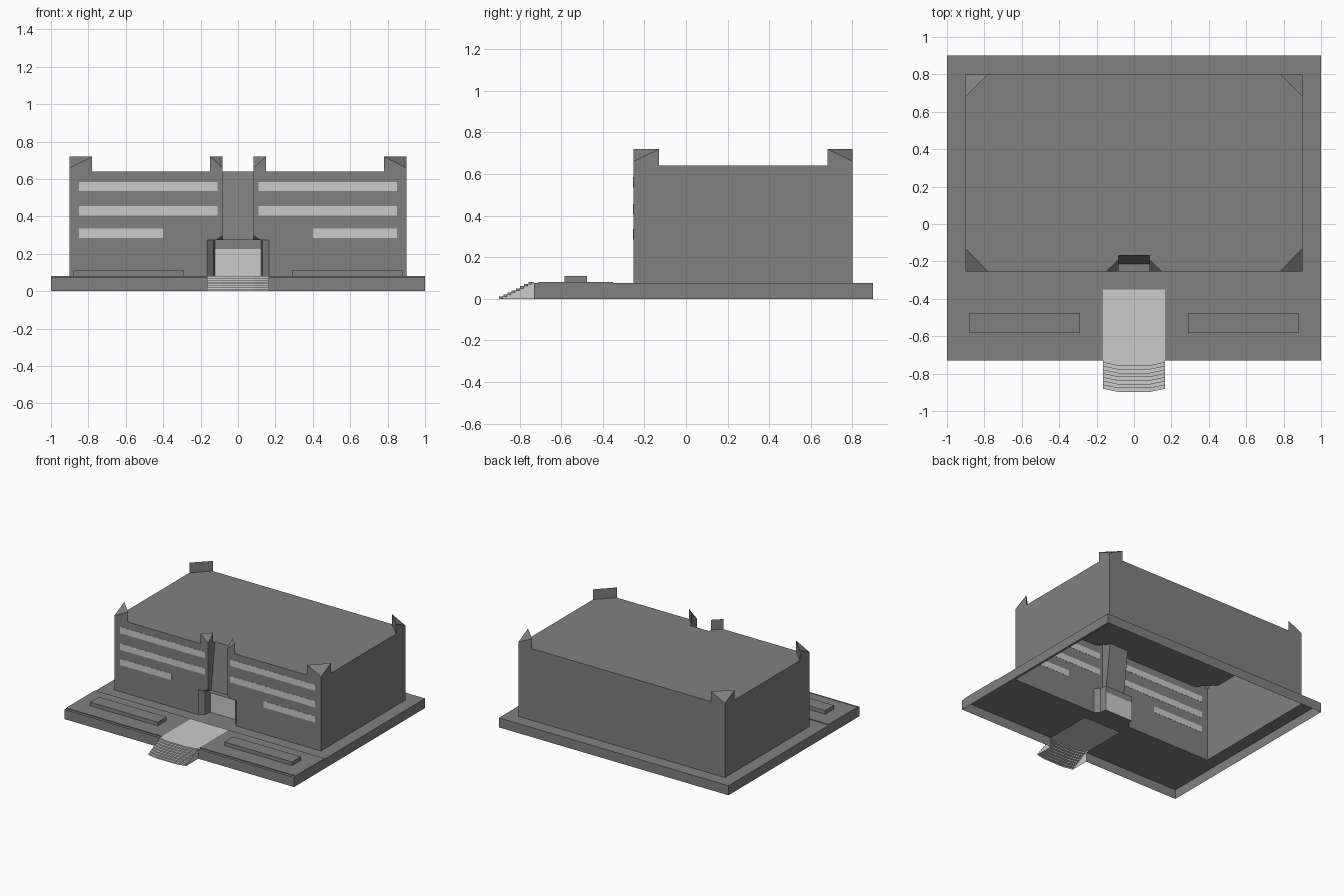
import bpy, bmesh

if "Cube" in bpy.data.objects:
    bpy.data.objects.remove(bpy.data.objects["Cube"])


def material(name, v):
    m = bpy.data.materials.new(name)
    m.diffuse_color = (v, v, v, 1)
    m.use_nodes = True
    m.node_tree.nodes["Principled BSDF"].inputs["Base Color"].default_value = m.diffuse_color
    return m


DARK = material("dark_grey", 0.22)
LIGHT = material("light_grey", 0.8)


def make(name, faces, mat=DARK):
    """Mesh from polygons; the right half is mirrored across x."""
    bm = bmesh.new()
    for f in faces:
        bm.faces.new([bm.verts.new(p) for p in f])
    bmesh.ops.remove_doubles(bm, verts=bm.verts, dist=1e-5)
    bmesh.ops.recalc_face_normals(bm, faces=bm.faces)
    me = bpy.data.meshes.new(name)
    bm.to_mesh(me)
    bm.free()
    ob = bpy.data.objects.new(name, me)
    bpy.context.collection.objects.link(ob)
    me.materials.append(mat)
    ob.modifiers.new("Mirror", 'MIRROR').merge_threshold = 1e-4
    return ob


def flat(z, pts):
    return [(x, y, z) for x, y in pts]


def on_y(y, pts):
    return [(x, y, z) for x, z in pts]


def on_x(x, pts):
    return [(x, y, z) for y, z in pts]


def box(name, x0, x1, y0, y1, z0, z1, mat=DARK):
    r = [(x0, y0), (x1, y0), (x1, y1), (x0, y1)]
    faces = [flat(z0, r), flat(z1, r)]
    for a, b in zip(r, r[1:] + r[:1]):
        faces.append([(*a, z0), (*b, z0), (*b, z1), (*a, z1)])
    return make(name, faces, mat)


G, ROOF, LOW, TOP = 0.075, 0.64, 0.66, 0.72   # ground, roof and corner-fin heights
F, B, W = -0.253, 0.80, 0.90                  # building front, back, half width
PORCH, N0 = 0.275, 0.083                      # porch ceiling, notch half width

# building shell: front, side, back, roof
shell = [
    on_y(F, [(N0, LOW), (N0, .30), (.115, PORCH), (.165, PORCH), (.165, G), (W, G),
             (W, LOW), (.78, TOP), (.78, ROOF), (.15, ROOF), (.15, TOP)]),
    on_x(W, [(F, G), (B, G), (B, LOW), (.68, TOP), (.68, ROOF),
             (-.13, ROOF), (-.13, TOP), (F, LOW)]),
    on_y(B, [(0, G), (W, G), (W, LOW), (.78, TOP), (.78, ROOF), (0, ROOF)]),
    flat(ROOF, [(0, -.168), (N0, -.168), (N0, -.19), (.15, F), (.78, F),
                (W, -.13), (W, .68), (.78, B), (0, B)]),
]


def fin(corner, a, b):
    """Raised corner: slope facing out, upright wall facing the roof."""
    return [[(*corner, LOW), (*a, TOP), (*b, TOP)],
            [(*a, ROOF), (*b, ROOF), (*b, TOP), (*a, TOP)]]


shell += fin((W, F), (.78, F), (W, -.13))
shell += fin((W, B), (.78, B), (W, .68))
shell += fin((N0, F), (.15, F), (N0, -.19))
# centre notch: side wall, leaning back wall, chamfered foot
shell += [
    on_x(N0, [(F, LOW), (-.19, TOP), (-.19, ROOF), (-.168, ROOF),
              (-.215, PORCH), (-.222, PORCH), (F, .30)]),
    [(0, -.168, ROOF), (N0, -.168, ROOF), (N0, -.215, PORCH), (0, -.215, PORCH)],
    [(N0, F, .30), (.115, F, PORCH), (N0, -.222, PORCH)],
]
make("building_shell", shell)

# recessed entrance: ceiling, floor, jambs, lintel
jamb = [(.165, F), (.13, -.222), (.122, -.17)]
entrance = [flat(z, [(0, F)] + jamb + [(0, -.17)]) for z in (PORCH, G)]
for a, b in zip(jamb, jamb[1:]):
    entrance.append([(*a, G), (*b, G), (*b, PORCH), (*a, PORCH)])
entrance.append(on_y(-.17, [(0, .225), (.122, .225), (.122, PORCH), (0, PORCH)]))
make("entrance_recess", entrance)
make("door", [on_y(-.17, [(0, G), (.122, G), (.122, .225), (0, .225)])], LIGHT)

# window bands
for i, (x0, z0) in enumerate([(.11, .535), (.11, .405), (.40, .285)]):
    box(f"window_band_{i + 1}", x0, .85, F - .0015, F + .0015, z0, z0 + .05, LIGHT)

# base plinth, open underneath, under the building and under the walkway
Y0, Y1, YW, XW = -.73, .90, -.35, .165
make("base_plinth", [
    flat(G, [(XW, Y0), (1, Y0), (1, F), (W, F), (0, F), (0, YW), (XW, YW)]),
    flat(G, [(W, F), (1, F), (1, Y1), (W, Y1), (W, B)]),
    flat(G, [(0, B), (W, B), (W, Y1), (0, Y1)]),
    on_y(Y0, [(XW, 0), (1, 0), (1, G), (XW, G)]),
    on_x(1, [(Y0, 0), (Y1, 0), (Y1, G), (F, G), (Y0, G)]),
    on_y(Y1, [(0, 0), (1, 0), (1, G), (W, G), (0, G)]),
])

# raised front terrace and planters
L = .081
make("front_terrace", [
    flat(L, [(XW, -.71), (1, -.71), (1, YW), (XW, YW)]),
    on_y(-.71, [(XW, G), (1, G), (1, L), (XW, L)]),
    on_y(YW, [(XW, G), (1, G), (1, L), (XW, L)]),
    on_x(1, [(-.71, G), (YW, G), (YW, L), (-.71, L)]),
])
box("planter", .29, .88, -.584, -.475, G, .11)

# walkway and bowed steps, as one folded strip
N = 8
prof = []
for i in range(N):
    y = -.898 + i * .02
    prof += [(y, i * L / N), (y, (i + 1) * L / N)]
end = [(YW, L), (YW, G)]
inner = prof + end
outer = [(y + .017, z) for y, z in prof] + end
steps = []
for (a, az), (b, bz), (c, _), (d, _) in zip(inner, inner[1:], outer, outer[1:]):
    steps.append([(0, a, az), (.085, a, az), (.085, b, bz), (0, b, bz)])
    steps.append([(.085, a, az), (XW, c, az), (XW, d, bz), (.085, b, bz)])
steps.append(on_x(XW, outer[:-2] + [(Y0, L), (Y0, 0)]))
make("walkway_steps", steps, LIGHT)
